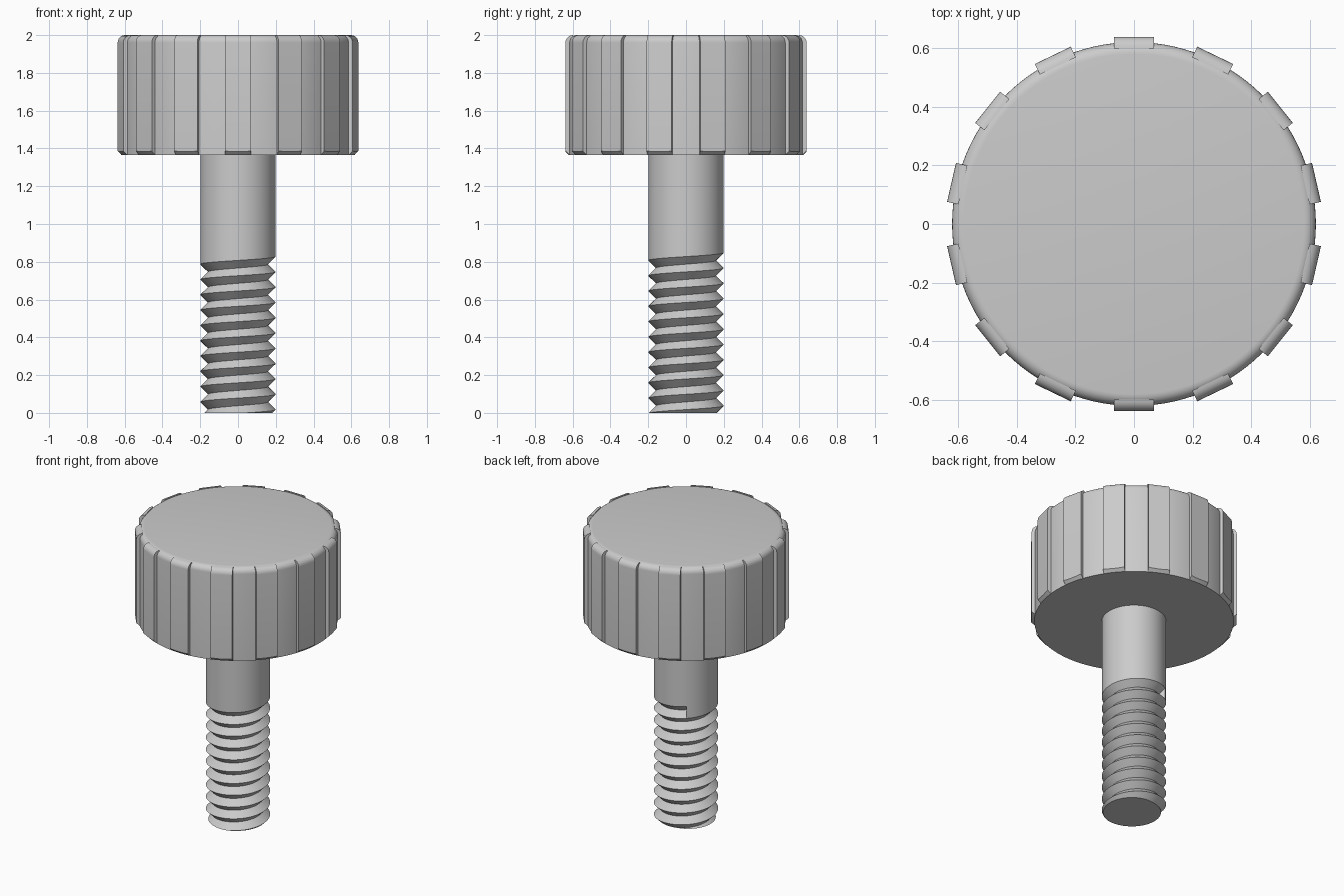
import bpy
import bmesh
from math import sin, cos, pi, sqrt, radians
from mathutils import Matrix

cube = bpy.data.objects.get("Cube")
if cube:
    bpy.data.objects.remove(cube, do_unlink=True)

# Single plain metal colour
steel = bpy.data.materials.new("light_grey_metal")
steel.use_nodes = True
GREY = (0.6, 0.6, 0.6, 1)
steel.diffuse_color = GREY
steel.node_tree.nodes["Principled BSDF"].inputs["Base Color"].default_value = GREY

HEAD_BOTTOM, HEAD_TOP = 1.365, 2.0
HEAD_R, RIB_R, FILLET = 0.62, 0.638, 0.04
RIB_HALF, RIBS = 0.068, 14


def finish(bm, name):
    """Turn a bmesh into a shaded object."""
    bmesh.ops.recalc_face_normals(bm, faces=bm.faces)
    mesh = bpy.data.meshes.new(name)
    bm.to_mesh(mesh)
    bm.free()
    mesh.materials.append(steel)
    obj = bpy.data.objects.new(name, mesh)
    bpy.context.collection.objects.link(obj)
    bpy.ops.object.select_all(action='DESELECT')
    obj.select_set(True)
    bpy.context.view_layer.objects.active = obj
    bpy.ops.object.shade_smooth_by_angle(angle=radians(30))
    return obj


def top_fillet(radius, steps=6):
    """Quarter round from the outer wall up to the top, as (r, z) points."""
    angles = [pi / 2 * k / steps for k in range(steps + 1)]
    return [(radius - FILLET + FILLET * cos(a), HEAD_TOP - FILLET + FILLET * sin(a))
            for a in angles]


# Head: revolved disc with a rounded top edge
bm = bmesh.new()
profile = [(0, HEAD_BOTTOM), (HEAD_R, HEAD_BOTTOM)] + top_fillet(HEAD_R) + [(0, HEAD_TOP)]
verts = [bm.verts.new((r, 0, z)) for r, z in profile]
edges = [bm.edges.new(pair) for pair in zip(verts, verts[1:])]
bmesh.ops.spin(bm, geom=verts + edges, cent=(0, 0, 0), axis=(0, 0, 1),
               angle=2 * pi, steps=112)
bmesh.ops.remove_doubles(bm, verts=bm.verts, dist=0.0001)
finish(bm, "head")

# Grip ribs: flat-faced bars, rounded on top, with a conical chamfer below
bm = bmesh.new()
SLICES = 10
for n in range(RIBS):
    turn = Matrix.Rotation(2 * pi * n / RIBS - pi / 2, 3, 'Z')
    slices = []
    for s in range(SLICES + 1):
        x = RIB_HALF * (2 * s / SLICES - 1)
        chamfer_z = HEAD_BOTTOM + sqrt(RIB_R ** 2 + x ** 2) - HEAD_R
        outline = [(RIB_R - FILLET, HEAD_BOTTOM),
                   (sqrt(HEAD_R ** 2 - x ** 2), HEAD_BOTTOM),
                   (RIB_R, chamfer_z)] + top_fillet(RIB_R)
        slices.append([bm.verts.new(turn.to_4x4() @ Matrix.Translation((r, x, z)).translation)
                       for r, z in outline])
    count = len(slices[0])
    for a, b in zip(slices, slices[1:]):
        for k in range(count):
            j = (k + 1) % count
            bm.faces.new((a[k], a[j], b[j], b[k]))
    bm.faces.new(slices[0])
    bm.faces.new(slices[-1])
finish(bm, "grip_ribs")

# Threaded shank: right-handed V thread running out into a plain cylinder
CREST, ROOT, PITCH = 0.2, 0.159, 0.081
SEG, TURNS = 64, 12
START, RUNOUT_Z = radians(126), 0.856
bm = bmesh.new()


def point(radius, i, z):
    a = START + 2 * pi * i / SEG
    return bm.verts.new((radius * cos(a), radius * sin(a), z))


def crest_z(i):
    return RUNOUT_Z + PITCH * (i / SEG - TURNS)


last = (TURNS - 1) * SEG
crest = [point(CREST, i, crest_z(i)) for i in range(last + SEG + 1)]
root = [point(ROOT, i, crest_z(i) + PITCH / 2) for i in range(last + 1)]
for i in range(last):
    bm.faces.new((crest[i], crest[i + 1], root[i + 1], root[i]))
    bm.faces.new((root[i], root[i + 1], crest[i + SEG + 1], crest[i + SEG]))
# End wall of the groove
bm.faces.new((crest[last], crest[last + SEG], root[last]))
# Plain upper part
top = [point(CREST, i, HEAD_BOTTOM + 0.01) for i in range(SEG)]
for i in range(SEG):
    bm.faces.new((crest[last + i], crest[last + i + 1], top[(i + 1) % SEG], top[i]))
# Flat cut at the tip
cut = bmesh.ops.bisect_plane(bm, geom=bm.verts[:] + bm.edges[:] + bm.faces[:],
                             plane_co=(0, 0, 0), plane_no=(0, 0, 1), clear_inner=True)
rim = [e for e in cut["geom_cut"] if isinstance(e, bmesh.types.BMEdge)]
bmesh.ops.edgeloop_fill(bm, edges=rim)
finish(bm, "threaded_shank")
